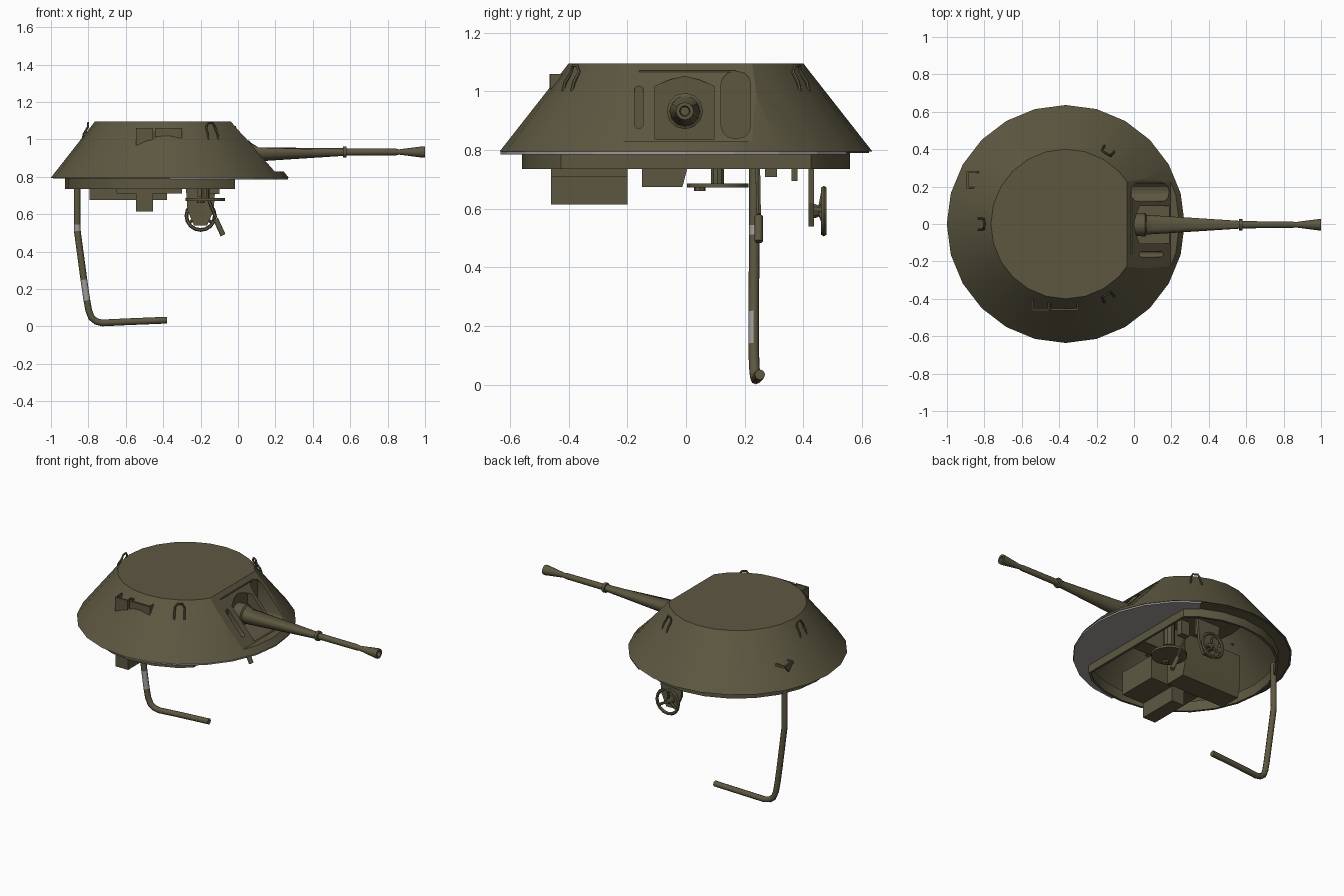
import bpy, bmesh, math
from mathutils import Vector, Matrix

if "Cube" in bpy.data.objects:
    bpy.data.objects.remove(bpy.data.objects["Cube"])

def material(name, rgb):
    m = bpy.data.materials.new(name)
    m.diffuse_color = (*rgb, 1)
    m.use_nodes = True
    m.node_tree.nodes["Principled BSDF"].inputs["Base Color"].default_value = m.diffuse_color
    return m

OLIVE = material("olive drab", (0.110, 0.097, 0.053))
GREY = material("bare grey metal", (0.36, 0.335, 0.33))
CX = -0.365          # turret centre in x

def finish(name, bm, mat=OLIVE, smooth=None):
    bmesh.ops.recalc_face_normals(bm, faces=bm.faces[:])
    me = bpy.data.meshes.new(name)
    bm.to_mesh(me)
    bm.free()
    ob = bpy.data.objects.new(name, me)
    bpy.context.collection.objects.link(ob)
    me.materials.append(mat)
    if smooth:
        shade(ob, smooth)
    return ob

def activate(ob):
    bpy.ops.object.select_all(action='DESELECT')
    ob.select_set(True)
    bpy.context.view_layer.objects.active = ob

def shade(ob, deg):
    activate(ob)
    bpy.ops.object.shade_smooth_by_angle(angle=math.radians(deg))

def prism(name, pts, axis, lo, hi, mat=OLIVE):
    """Extrude a 2D outline along an axis (x: pts are yz, y: xz, z: xy)."""
    put = {'x': lambda a, b, t: (t, a, b), 'y': lambda a, b, t: (a, t, b), 'z': lambda a, b, t: (a, b, t)}[axis]
    bm = bmesh.new()
    v0 = [bm.verts.new(put(a, b, lo)) for a, b in pts]
    v1 = [bm.verts.new(put(a, b, hi)) for a, b in pts]
    bm.faces.new(v0)
    bm.faces.new(v1)
    for i in range(len(pts)):
        j = (i + 1) % len(pts)
        bm.faces.new((v0[i], v0[j], v1[j], v1[i]))
    return finish(name, bm, mat)

def box(name, x0, x1, y0, y1, z0, z1, mat=OLIVE):
    return prism(name, [(x0, y0), (x1, y0), (x1, y1), (x0, y1)], 'z', z0, z1, mat)

def lathe(name, prof, axis, origin, n, smooth=30):
    """Revolve (distance, radius) pairs around an axis."""
    rot = Vector((0, 0, 1)).rotation_difference(Vector(axis)).to_matrix()
    bm = bmesh.new()
    rings = [[bm.verts.new(Vector(origin) + rot @ Vector((r * math.cos(2 * math.pi * i / n),
              r * math.sin(2 * math.pi * i / n), d))) for i in range(n)] for d, r in prof]
    for a, b in zip(rings, rings[1:]):
        for i in range(n):
            bm.faces.new((a[i], a[(i + 1) % n], b[(i + 1) % n], b[i]))
    bm.faces.new(rings[0])
    bm.faces.new(rings[-1])
    return finish(name, bm, OLIVE, smooth)

def tube(name, pts, r, ref, n=8, closed=False, smooth=50):
    pts = [Vector(p) for p in pts]
    k = len(pts)
    bm = bmesh.new()
    rings = []
    for i, p in enumerate(pts):
        a = pts[(i - 1) % k] if closed else pts[max(i - 1, 0)]
        b = pts[(i + 1) % k] if closed else pts[min(i + 1, k - 1)]
        t = (b - a).normalized()
        u = t.cross(Vector(ref)).normalized()
        w = t.cross(u)
        rings.append([bm.verts.new(p + r * (math.cos(2 * math.pi * j / n) * u + math.sin(2 * math.pi * j / n) * w)) for j in range(n)])
    for a, b in (zip(rings, rings[1:] + rings[:1]) if closed else zip(rings, rings[1:])):
        for j in range(n):
            bm.faces.new((a[j], a[(j + 1) % n], b[(j + 1) % n], b[j]))
    if not closed:
        bm.faces.new(rings[0])
        bm.faces.new(rings[-1])
    return finish(name, bm, OLIVE, smooth)

def cut(ob, cutter):
    m = ob.modifiers.new("cut", 'BOOLEAN')
    m.operation, m.object, m.solver = 'DIFFERENCE', cutter, 'EXACT'
    activate(ob)
    bpy.ops.object.modifier_apply(modifier=m.name)
    bpy.data.objects.remove(cutter)

def slot(y0, y1, z0, z1):
    """Upright slot outline with round corners."""
    r = (y1 - y0) * 0.42
    out = []
    for cy, cz, a0 in ((y1 - r, z1 - r, 0), (y0 + r, z1 - r, 90), (y0 + r, z0 + r, 180), (y1 - r, z0 + r, 270)):
        for k in range(4):
            a = math.radians(a0 + 30 * k)
            out.append((cy + r * math.cos(a), cz + r * math.sin(a)))
    return out

# turret shell: 24-sided cone, hollow behind a solid front
shell = lathe("turret_shell", [(0.795, 0.636), (1.096, 0.40)], (0, 0, 1), (CX, 0, 0), 24, None)
bm = bmesh.new()
bmesh.ops.create_cone(bm, cap_ends=True, segments=24, radius1=0.615, radius2=0.375, depth=0.295,
                      matrix=Matrix.Translation((CX, 0, 0.93)))
bmesh.ops.bisect_plane(bm, geom=bm.verts[:] + bm.edges[:] + bm.faces[:], plane_co=(-0.06, 0, 0),
                       plane_no=(1, 0, 0), clear_outer=True)
bmesh.ops.holes_fill(bm, edges=[e for e in bm.edges if e.is_boundary])
cut(shell, finish("cavity_cutter", bm))
# flat sloped gun plate with lower lip, then its openings
cut(shell, prism("plate_cutter", [(-0.086, 1.15), (-0.038, 1.0955), (0.195, 0.83), (0.45, 0.83), (0.45, 1.15)], 'y', -0.235, 0.238))
cut(shell, prism("gun_cutter", [(-0.105, 0.836), (0.095, 0.836), (0.095, 1.018), (0.045, 1.04), (-0.005, 1.052),
                                (-0.055, 1.04), (-0.105, 1.018)], 'x', 0.0, 0.4))
cut(shell, prism("sight_cutter", slot(0.12, 0.22, 0.84, 1.068), 'x', -0.015, 0.4))
cut(shell, prism("slit_cutter", slot(-0.176, -0.146, 0.875, 1.018), 'x', 0.03, 0.4))
shade(shell, 15)
# thin hood strip above the gun opening
box("hood_strip", -0.03, -0.011, -0.16, 0.17, 1.067, 1.072)

# turret ring: D-shaped wall with a straight front
def d_outline(r, xf):
    pts = [(CX + r * math.cos(math.radians(a)), r * math.sin(math.radians(a))) for a in range(60, 301, 15)]
    y = math.sqrt(r * r - (xf - CX) ** 2) - 0.01
    return [(xf, y)] + pts + [(xf, -y)]

ring = prism("turret_ring", d_outline(0.56, -0.015), 'z', 0.736, 0.80)
cut(ring, prism("ring_cutter", d_outline(0.545, -0.03), 'z', 0.70, 0.90))
shade(ring, 20)
# underside of the rim, olive behind and grey around the front
def arc(r, a0, a1):
    step = 15 if a1 > a0 else -15
    return [(CX + r * math.cos(math.radians(a)), r * math.sin(math.radians(a))) for a in range(a0, a1 + step, step)]

prism("rim_floor", arc(0.625, 60, 270) + arc(0.55, 270, 60), 'z', 0.790, 0.798)
prism("front_floor", arc(0.633, -90, 60) + [(-0.09, 0.484), (-0.014, 0.42), (-0.014, -0.42)] + arc(0.556, -60, -90),
      'z', 0.785, 0.796, GREY)

# gun: barrel with a flat-topped tapered sleeve
gun = lathe("gun_barrel", [(-0.02, 0.06), (0.06, 0.062), (0.066, 0.052), (0.11, 0.05), (0.562, 0.021), (0.562, 0.03), (0.58, 0.03),
                           (0.58, 0.019), (0.845, 0.018), (0.86, 0.014), (0.985, 0.03), (1.0, 0.03), (1.0, 0.018), (0.95, 0.015)],
            (1, 0, 0), (0, -0.004, 0.933), 12)
for v in gun.data.vertices:
    if 0.08 < v.co.x < 0.5:
        v.co.z = min(v.co.z, 0.957)

# equipment inside
box("ammo_box", -0.65, -0.30, -0.46, -0.20, 0.71, 0.86)
box("ammo_chute", -0.545, -0.455, -0.46, -0.20, 0.615, 0.72)
prism("gun_breech", [(-0.15, 0.675), (-0.012, 0.675), (0.005, 0.74), (0.005, 0.95), (-0.15, 0.95)], 'x', -0.795, -0.38)
box("breech_front", -0.38, -0.05, -0.10, 0.0, 0.78, 0.95)

# seat-like disc on a post
lathe("pivot_disc", [(0.672, 0.105), (0.686, 0.105)], (0, 0, 1), (-0.175, 0.108, 0), 16)
lathe("pivot_post", [(0.68, 0.023), (0.735, 0.023), (0.735, 0.034), (0.95, 0.034)], (0, 0, 1), (-0.175, 0.108, 0), 10)
lathe("pivot_knob", [(0.66, 0.02), (0.68, 0.02)], (0, 0, 1), (-0.2, 0.047, 0), 8)

# traverse handwheel with spokes, hub, bracket
WX, WZ, WY = -0.20, 0.592, 0.47
rim = [(WX + 0.076 * math.cos(math.tau * i / 16), WY, WZ + 0.076 * math.sin(math.tau * i / 16)) for i in range(16)]
tube("handwheel_rim", rim, 0.010, (0, 1, 0), 6, True)
for i in range(3):
    a = math.tau * i / 3 + math.pi / 2
    tube("handwheel_spoke", [(WX, WY - 0.015, WZ), (WX + 0.076 * math.cos(a), WY, WZ + 0.076 * math.sin(a))], 0.008, (0, 1, 0), 6)
lathe("handwheel_hub", [(0.425, 0.025), (0.44, 0.025), (0.475, 0.012)], (0, 1, 0), (WX, 0, WZ), 10)
prism("handwheel_bracket", [(-0.28, 0.76), (-0.12, 0.76), (-0.13, 0.62), (-0.165, 0.54), (-0.235, 0.54), (-0.27, 0.62)], 'y', 0.418, 0.436)

# firing lever and small fittings
tube("lever", [(-0.19, 0.245, 0.76), (-0.15, 0.246, 0.66), (-0.118, 0.248, 0.58)], 0.009, (0, 1, 0), 6)
tube("lever_grip", [(-0.12, 0.248, 0.575), (-0.08, 0.248, 0.488)], 0.014, (0, 1, 0), 8)
box("fitting_a", -0.16, -0.10, 0.27, 0.31, 0.708, 0.80)
box("fitting_b", -0.22, -0.16, 0.36, 0.38, 0.695, 0.80)

# bent support pipe with worn grey patches
pipe = tube("support_pipe", [(-0.86, 0.233, 0.82), (-0.86, 0.233, 0.545), (-0.859, 0.233, 0.51), (-0.824, 0.231, 0.25), (-0.808, 0.231, 0.14),
                             (-0.798, 0.232, 0.085), (-0.783, 0.234, 0.047), (-0.758, 0.236, 0.027), (-0.725, 0.238, 0.019),
                             (-0.60, 0.244, 0.025), (-0.38, 0.252, 0.034)], 0.018, (0, 1, 0))
pipe.data.materials.append(GREY)
for f in pipe.data.polygons:
    z = f.center.z
    if f.normal.y < -0.3 and (0.50 < z < 0.56 or 0.14 < z < 0.25):
        f.material_index = 1

# lifting loops on the cone
def on_cone(ang, z, off=0.0):
    r = 0.40 + (1.096 - z) * 0.784 + off
    return Vector((CX + r * math.cos(ang), r * math.sin(ang), z))

for deg in (60, -60, 180):
    a = math.radians(deg)
    t = Vector((-math.sin(a), math.cos(a), 0))
    out = Vector((math.cos(a), math.sin(a), 0))
    low, mid = on_cone(a, 1.0, -0.008), on_cone(a, 1.03, 0.008)
    top = on_cone(a, 1.088, 0.03)
    path = [low - 0.03 * t, mid - 0.03 * t, top - 0.027 * t - Vector((0, 0, 0.02)), top - 0.014 * t,
            top + 0.014 * t, top + 0.027 * t - Vector((0, 0, 0.02)), mid + 0.03 * t, low + 0.03 * t]
    tube("lifting_loop", path, 0.006, out + Vector((0, 0, -0.7)), 6)

# side lamp brackets
prism("side_bracket_face_a", [(-0.545, 0.968), (-0.455, 1.0), (-0.455, 1.06), (-0.545, 1.06)], 'y', -0.465, -0.455)
prism("side_bracket_face_b", [(-0.445, 1.015), (-0.37, 1.02), (-0.30, 1.005), (-0.30, 1.06), (-0.445, 1.06)], 'y', -0.462, -0.452)
for x in (-0.545, -0.462, -0.445, -0.307):
    box("side_bracket_rib", x, x + 0.007, -0.46, -0.40, 1.005, 1.06)

# rear V bracket and small pin
prism("rear_bracket_plate", [(0.19, 0.93), (0.28, 0.93), (0.24, 0.88)], 'x', -0.895, -0.885)
for y in (0.19, 0.272):
    box("rear_bracket_arm", -0.893, -0.83, y, y + 0.008, 0.915, 0.93)
tube("rear_pin", [(-0.76, -0.03, 1.03), (-0.82, -0.03, 1.04)], 0.006, (0, 1, 0), 6)
